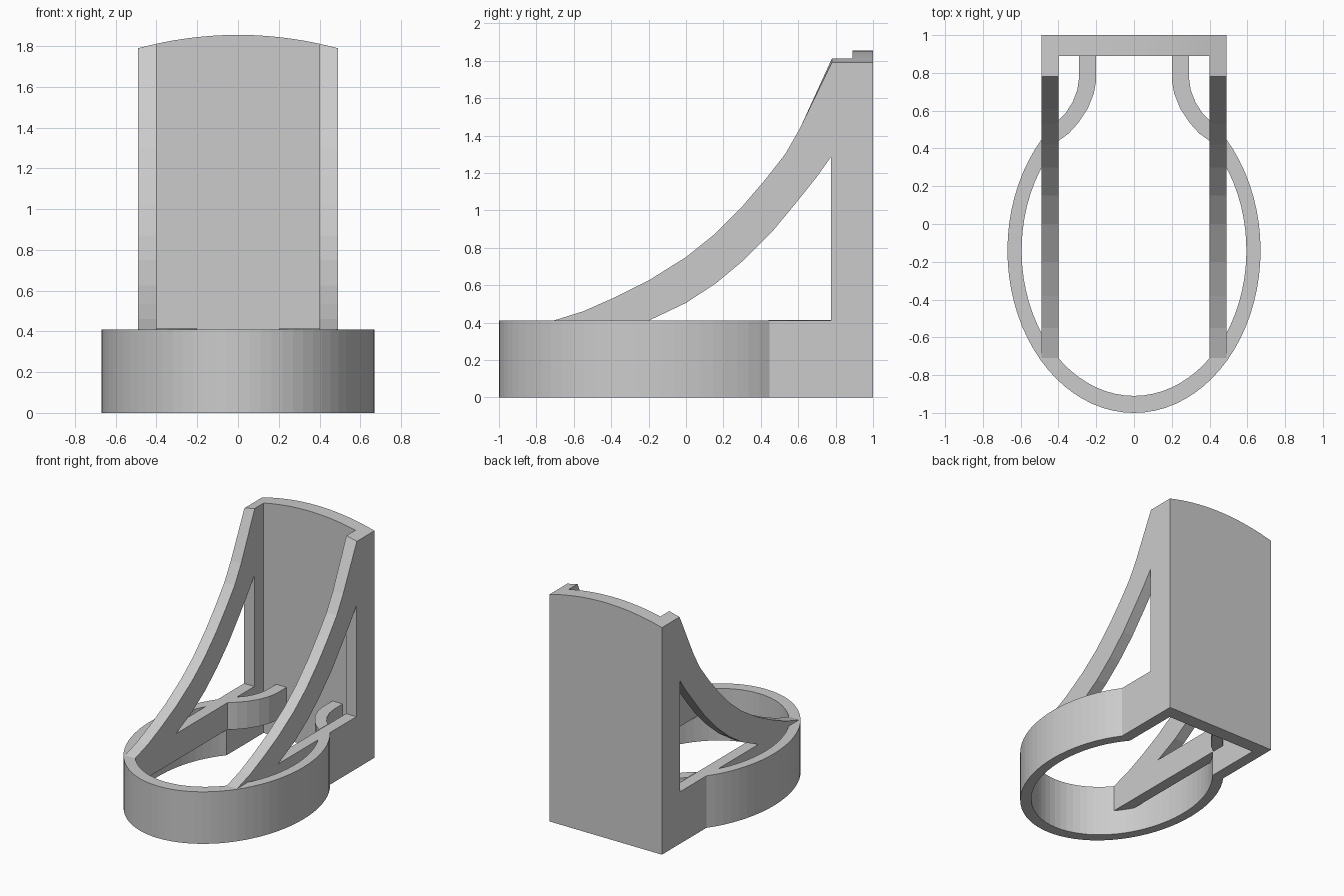
import bpy, bmesh, math
from mathutils import Vector
from mathutils.geometry import tessellate_polygon

if "Cube" in bpy.data.objects:
    bpy.data.objects.remove(bpy.data.objects["Cube"])

grey = bpy.data.materials.new("plain grey")
grey.diffuse_color = (0.6, 0.6, 0.6, 1)
grey.use_nodes = True
grey.node_tree.nodes["Principled BSDF"].inputs["Base Color"].default_value = grey.diffuse_color

RIM, LOW = 0.41, 0.2          # top of the ring, underside of raised rails
IN, OUT = 0.40, 0.49          # inner and outer x of the side frames


def arch(x):
    """Height of the curved top at x."""
    return 1.855 - 0.065 * (x / OUT) ** 2


def prism(name, loops, w0, w1, place):
    """Extrude a 2D outline (first loop) with holes (other loops) from w0 to w1."""
    flat = [p for loop in loops for p in loop]
    tris = tessellate_polygon([[Vector((u, v, 0)) for u, v in loop] for loop in loops])
    bm = bmesh.new()
    lo = [bm.verts.new(place(u, v, w0)) for u, v in flat]
    hi = [bm.verts.new(place(u, v, w1)) for u, v in flat]
    for t in tris:
        bm.faces.new([lo[i] for i in t])
        bm.faces.new([hi[i] for i in reversed(t)])
    start = 0
    for loop in loops:
        n = len(loop)
        for i in range(n):
            a, b = start + i, start + (i + 1) % n
            bm.faces.new((lo[a], lo[b], hi[b], hi[a]))
        start += n
    bmesh.ops.recalc_face_normals(bm, faces=bm.faces)
    me = bpy.data.meshes.new(name)
    bm.to_mesh(me)
    bm.free()
    me.materials.append(grey)
    ob = bpy.data.objects.new(name, me)
    bpy.context.collection.objects.link(ob)
    return ob


# Back plate with an arched top
N = 20
top = [(IN - 2 * IN * i / N, arch(IN - 2 * IN * i / N)) for i in range(N + 1)]
prism("back_plate", [[(-IN, 0), (IN, 0)] + top], 0.89, 1.0,
      lambda u, v, w: (u, w, v))


# Open oval ring at the front
def oval(a, b, x_end, n=56):
    t_end = math.acos(x_end / a)
    t0, t1 = math.pi - t_end, 2 * math.pi + t_end
    return [(a * math.cos(t0 + (t1 - t0) * i / n),
             -0.14 + b * math.sin(t0 + (t1 - t0) * i / n)) for i in range(n + 1)]


ring = oval(0.67, 0.86, OUT) + oval(0.595, 0.77, IN)[::-1]
prism("front_ring", [ring], 0, RIM, lambda u, v, w: (u, v, w))

# Side frame outline (y, z) and its curved triangular window
frame = [(-0.71, LOW), (0.43, LOW), (0.43, 0), (1, 0), (1, 1.8), (0.78, 1.8),
         (0.61, 1.44), (0.53, 1.30), (0.42, 1.16), (0.30, 1.02), (0.15, 0.87),
         (0, 0.75), (-0.20, 0.625), (-0.38, 0.535), (-0.55, 0.46), (-0.71, RIM)]
window = [(-0.20, RIM), (0.775, RIM), (0.775, 1.285), (0.70, 1.18), (0.58, 1.03),
          (0.46, 0.885), (0.31, 0.735), (0.16, 0.61), (0, 0.505)]

# Curved clip (x, y) between the back plate and the ring end
clip = [(0.20, 0.89), (0.20, 0.76), (0.213, 0.69), (0.245, 0.61), (0.295, 0.535),
        (0.345, 0.48), (0.40, 0.44), (0.40, 0.55), (0.36, 0.59), (0.325, 0.645),
        (0.30, 0.71), (0.29, 0.78), (0.29, 0.89)]

for side, s in (("right", 1), ("left", -1)):
    prism(side + "_side_frame", [frame, window], IN, OUT,
          lambda u, v, w: (s * w, u, arch(w) if v > 1.7 else v))
    prism(side + "_clip", [clip], LOW, RIM + 0.003,
          lambda u, v, w: (s * u, v, w))
